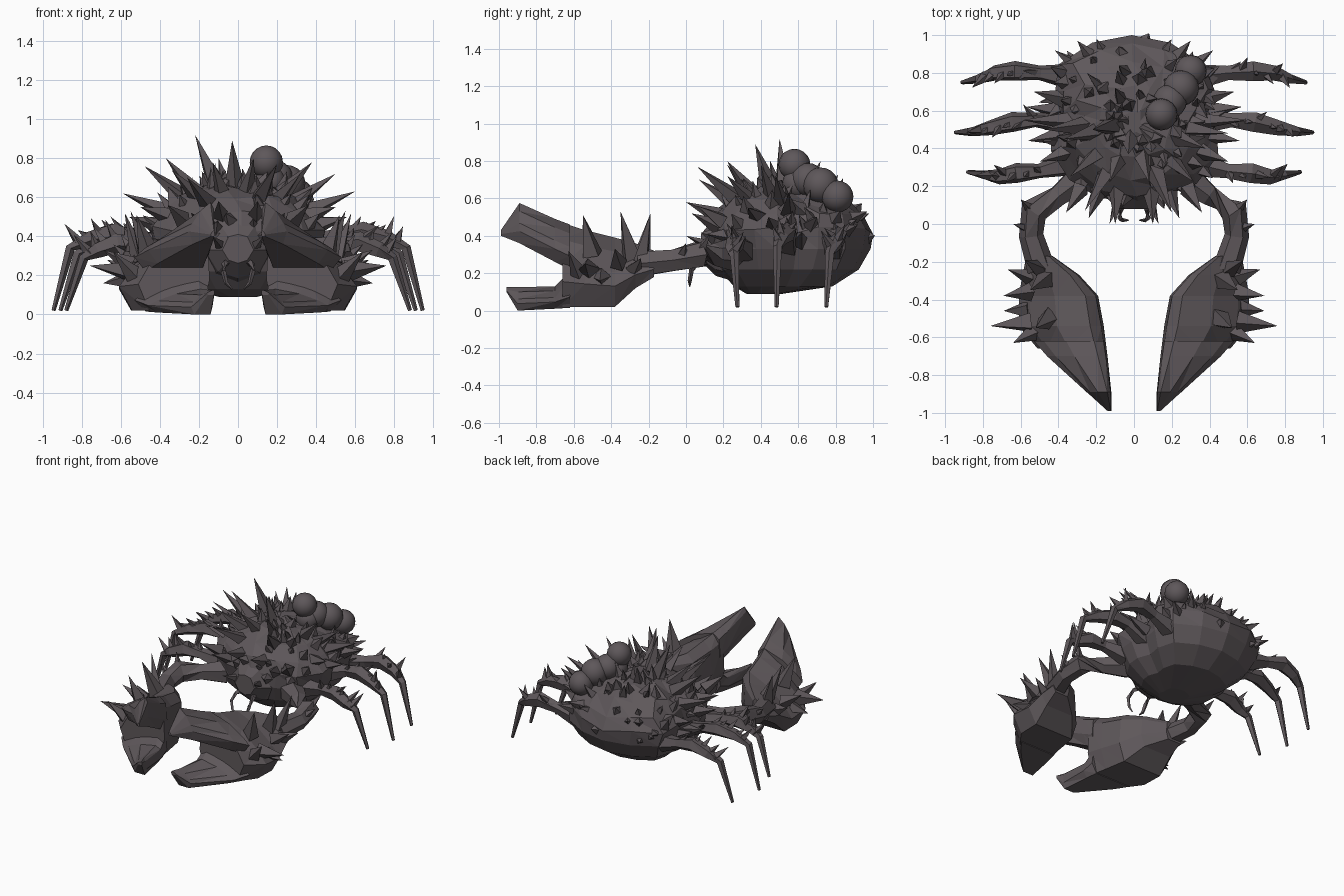
import bpy, bmesh, math, random
from mathutils import Vector

random.seed(11)


def colour(name, rgb):
    m = bpy.data.materials.new(name)
    m.diffuse_color = (*rgb, 1)
    return m


SHELL = colour("dark_shell_grey", (0.112, 0.096, 0.103))


def finish(bm, name, smooth=False):
    bmesh.ops.recalc_face_normals(bm, faces=bm.faces[:])
    me = bpy.data.meshes.new(name)
    bm.to_mesh(me)
    bm.free()
    me.materials.append(SHELL)
    for p in me.polygons:
        p.use_smooth = smooth
    ob = bpy.data.objects.new(name, me)
    bpy.context.collection.objects.link(ob)
    return ob


def loft(bm, rings):
    """Skin a list of equal-length point rings and cap both ends."""
    vs = [[bm.verts.new(p) for p in r] for r in rings]
    n = len(vs[0])
    for a, b in zip(vs, vs[1:]):
        for i in range(n):
            j = (i + 1) % n
            bm.faces.new((a[i], a[j], b[j]))
            bm.faces.new((a[i], b[j], b[i]))
    bm.faces.new(vs[0])
    bm.faces.new(vs[-1])


def spike(bm, base, tip, r, sides=4):
    base, tip = Vector(base), Vector(tip)
    d = (tip - base).normalized()
    u = d.orthogonal().normalized()
    w = d.cross(u)
    ph = random.random() * 6
    ring = [bm.verts.new(base + r * (u * math.cos(ph + i * math.tau / sides)
                                     + w * math.sin(ph + i * math.tau / sides))) for i in range(sides)]
    t = bm.verts.new(tip)
    for i in range(sides):
        bm.faces.new((ring[i], ring[(i + 1) % sides], t))
    bm.faces.new(ring)


def tube(bm, pts, radii, sides=5):
    """Faceted limb following a path."""
    pts = [Vector(p) for p in pts]
    rings = []
    for k, (p, r) in enumerate(zip(pts, radii)):
        d = (pts[min(k + 1, len(pts) - 1)] - pts[max(k - 1, 0)]).normalized()
        u = d.cross(Vector((0.13, 0.99, 0.05))) if abs(d.y) < 0.8 else d.cross(Vector((0, 0, 1)))
        u.normalize()
        w = d.cross(u)
        rings.append([p + r * (u * math.cos(i * math.tau / sides) + w * math.sin(i * math.tau / sides))
                      for i in range(sides)])
    loft(bm, rings)


# Body: stacked rings of the carapace outline, slightly roughened above the rim
half = [(0, 0.44), (0.2, 0.40), (0.38, 0.30), (0.42, 0.15), (0.40, 0.03), (0.44, -0.08),
        (0.43, -0.19), (0.34, -0.33), (0.19, -0.41), (0, -0.44)]
outline = half + [(-x, y) for x, y in half[-2:0:-1]]
levels = [(0.09, 0.22, 0.42), (0.13, 0.60, 0.52), (0.22, 0.85, 0.55), (0.33, 0.97, 0.56), (0.43, 1.0, 0.56),
          (0.51, 0.90, 0.56), (0.59, 0.70, 0.55), (0.65, 0.42, 0.55), (0.68, 0.12, 0.54)]
rings = []
for z, s, yc in levels:
    j = 0.022 if z > 0.4 else 0
    rings.append([(x * s + random.uniform(-j, j), yc + y * s + (random.uniform(-j, j) if y < 0.4 else 0),
                   z + random.uniform(-j, j)) for x, y in outline])
bm = bmesh.new()
loft(bm, rings)
bm.normal_update()
bmesh.ops.recalc_face_normals(bm, faces=bm.faces[:])
spots = [(f.calc_center_median(), f.normal.copy()) for f in bm.faces]
finish(bm, "carapace")

# Small thorns scattered over the upper shell and rim
bm = bmesh.new()
for c, n in spots:
    if c.z < 0.36 or random.random() < 0.5:
        continue
    d = (n + Vector((random.uniform(-.4, .4), random.uniform(-.4, .3), 0.35))).normalized()
    L = random.uniform(0.05, 0.11)
    if c.y > 0.85:
        L *= 0.45
    spike(bm, c - n * 0.015, c + d * L, random.uniform(0.025, 0.05))
finish(bm, "shell_thorns")

# Large horns on the back, crown and rim: each grows out from the shell core
tips = [(-0.22, 0.50, 0.92), (-0.03, 0.37, 0.89), (-0.37, 0.45, 0.80), (-0.48, 0.50, 0.76), (-0.13, 0.22, 0.78),
        (0.08, 0.22, 0.80), (-0.26, 0.07, 0.70), (0.20, 0.06, 0.77), (0.38, 0.40, 0.78), (0.50, 0.48, 0.72),
        (0.32, 0.22, 0.72), (-0.34, 0.25, 0.74), (0.60, 0.55, 0.63), (-0.59, 0.55, 0.62), (-0.1, 0.72, 0.80),
        (-0.25, 0.80, 0.70), (0.06, 0.88, 0.65)]
bm = bmesh.new()
for t in tips:
    t = Vector(t)
    core = Vector((0, 0.54, 0.38))
    spike(bm, core + (t - core) * 0.52, t, 0.055)
for s in (-1, 1):
    for t in [(0.57, 0.62, 0.42), (0.56, 0.44, 0.50), (0.5, 0.33, 0.55), (0.42, 0.92, 0.46),
              (0.30, 0.97, 0.53), (0.2, 0.98, 0.52), (0.53, 0.7, 0.5)]:
        spike(bm, (s * t[0] * 0.7, 0.55 + (t[1] - 0.55) * 0.75, t[2] - 0.05), (s * t[0], t[1], t[2]), 0.05)
    # brow horns over the face
    for bx, tx, ty, tz in [(0.09, 0.10, 0.00, 0.58), (0.18, 0.24, 0.03, 0.52), (0.06, 0.13, 0.00, 0.40),
                           (0.28, 0.36, 0.06, 0.56)]:
        spike(bm, (s * bx, 0.19, tz - 0.08), (s * tx, ty, tz), 0.05)
finish(bm, "large_horns")

# Face wedge and hooked mouth feelers
bm = bmesh.new()
loft(bm, [[(x * k, y, 0.33 + z * k) for x, z in
           [(-0.2, 0), (-0.12, 0.17), (0, 0.2), (0.12, 0.17), (0.2, 0), (0.12, -0.13), (0, -0.17), (-0.12, -0.13)]]
          for y, k in [(0.3, 1.1), (0.16, 0.85), (0.08, 0.4)]])
finish(bm, "face")
bm = bmesh.new()
for s in (-1, 1):
    tube(bm, [(s * 0.04, 0.14, 0.27), (s * 0.07, 0.08, 0.26), (s * 0.075, 0.03, 0.22), (s * 0.06, 0.02, 0.16),
              (s * 0.03, 0.02, 0.13)], [0.02, 0.016, 0.014, 0.011, 0.004], 4)
finish(bm, "mouth_feelers")

# Rounded growths on the back
bm = bmesh.new()
for x, y, z, r in [(0.145, 0.58, 0.78, 0.085), (0.19, 0.65, 0.70, 0.09), (0.25, 0.72, 0.67, 0.095),
                   (0.30, 0.81, 0.61, 0.085), (0.16, 0.6, 0.68, 0.085)]:
    g = bmesh.ops.create_uvsphere(bm, u_segments=16, v_segments=10, radius=r)
    bmesh.ops.translate(bm, verts=g["verts"], vec=(x, y, z))
finish(bm, "back_growths", True)


# Claw cross-section: steep inner wall, ridge near the inside, flare low on the outside
def claw_ring(s, y, xi, xo, zb, zt):
    w, h = xo - xi, zt - zb
    return [(s * (xi + w * a), y, zb + h * b) for a, b in
            [(0, 0.35), (0.03, 0.85), (0.16, 1), (0.55, 0.8), (0.86, 0.5), (1, 0.3), (0.85, 0), (0.1, 0)]]


palm = [(-0.17, 0.43, 0.57, 0.18, 0.32), (-0.27, 0.29, 0.59, 0.12, 0.36), (-0.38, 0.19, 0.61, 0.02, 0.39),
        (-0.54, 0.16, 0.61, 0.02, 0.43), (-0.66, 0.145, 0.51, 0.02, 0.47)]
upper = [(-0.62, 0.15, 0.53, 0.22, 0.46), (-0.70, 0.14, 0.46, 0.26, 0.49), (-0.89, 0.12, 0.25, 0.36, 0.575),
         (-0.99, 0.12, 0.14, 0.40, 0.43)]
lower = [(-0.62, 0.15, 0.53, 0.015, 0.21), (-0.70, 0.14, 0.46, 0.01, 0.13), (-0.90, 0.13, 0.24, 0.0, 0.125),
         (-0.96, 0.12, 0.16, 0.10, 0.125)]
# Spikes on claw and arm: base, tip, radius
claw_spikes = [((0.55, -0.52, 0.22), (0.76, -0.54, 0.25), 0.06), ((0.55, -0.36, 0.25), (0.69, -0.38, 0.33), 0.05),
               ((0.45, -0.50, 0.30), (0.52, -0.55, 0.51), 0.06), ((0.46, -0.29, 0.28), (0.55, -0.35, 0.53), 0.06),
               ((0.50, -0.24, 0.27), (0.58, -0.19, 0.52), 0.05), ((0.55, -0.28, 0.22), (0.67, -0.24, 0.28), 0.045),
               ((0.56, -0.45, 0.18), (0.69, -0.46, 0.16), 0.05), ((0.53, -0.57, 0.2), (0.64, -0.63, 0.32), 0.05),
               ((0.55, 0.08, 0.33), (0.60, 0.13, 0.41), 0.03), ((0.57, -0.02, 0.3), (0.64, 0.0, 0.36), 0.03)]
# Legs: path points and foot
legs = {"front": [(0.34, 0.32, 0.32), (0.50, 0.28, 0.36), (0.62, 0.27, 0.37), (0.72, 0.25, 0.33),
                  (0.79, 0.26, 0.29), (0.88, 0.275, 0.02)],
        "middle": [(0.34, 0.54, 0.34), (0.52, 0.55, 0.40), (0.64, 0.54, 0.42), (0.76, 0.51, 0.39),
                   (0.86, 0.49, 0.34), (0.945, 0.485, 0.02)],
        "rear": [(0.34, 0.78, 0.33), (0.50, 0.80, 0.37), (0.63, 0.81, 0.40), (0.74, 0.80, 0.36),
                 (0.82, 0.77, 0.31), (0.91, 0.75, 0.02)]}

for s, side in ((-1, "left"), (1, "right")):
    for name, secs in (("palm", palm), ("upper_pincer", upper), ("lower_pincer", lower)):
        bm = bmesh.new()
        loft(bm, [claw_ring(s, *q) for q in secs])
        finish(bm, f"{side}_claw_{name}")
    bm = bmesh.new()
    for b, t, r in claw_spikes:
        spike(bm, (s * b[0], b[1], b[2]), (s * t[0], t[1], t[2]), r)
    finish(bm, f"{side}_claw_spikes")
    bm = bmesh.new()
    tube(bm, [(s * x, y, z) for x, y, z in [(0.27, 0.25, 0.30), (0.40, 0.15, 0.30), (0.53, 0.07, 0.30),
                                            (0.545, -0.06, 0.27), (0.49, -0.24, 0.25)]],
         [0.09, 0.06, 0.075, 0.065, 0.075], 6)
    finish(bm, f"{side}_claw_arm")
    for name, path in legs.items():
        bm = bmesh.new()
        p = [Vector((s * x, y, z)) for x, y, z in path]
        tube(bm, p, [0.07, 0.04, 0.055, 0.042, 0.026, 0.011])
        # thorns along the upper leg
        for k in (1, 2, 3):
            for f in (0.0, 0.5):
                q = p[k].lerp(p[k + 1], f)
                d = Vector((s * random.uniform(.2, .8), random.uniform(-.7, .7), random.uniform(.4, 1.1)))
                spike(bm, q, q + d.normalized() * random.uniform(0.08, 0.14), 0.032)
        finish(bm, f"{side}_{name}_leg")
